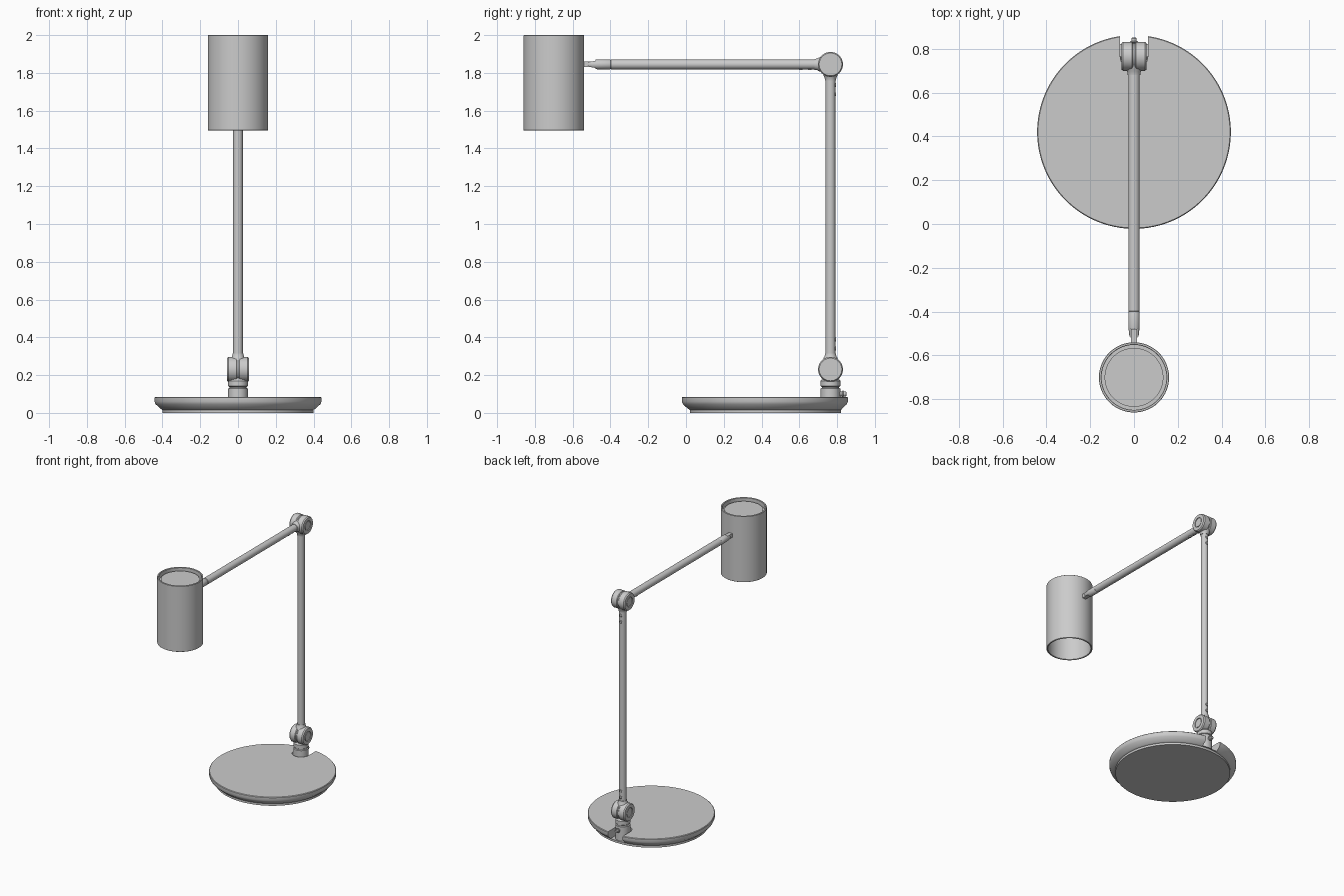
import bpy
import bmesh
import math
from mathutils import Vector

cube = bpy.data.objects.get("Cube")
if cube:
    bpy.data.objects.remove(cube, do_unlink=True)

GREY = (0.6, 0.6, 0.6, 1)
metal = bpy.data.materials.new("grey_metal")
metal.use_nodes = True
metal.diffuse_color = GREY
metal.node_tree.nodes["Principled BSDF"].inputs["Base Color"].default_value = GREY

POST_Y = 0.765
LOW_Z, HIGH_Z = 0.23, 1.845
UP, SIDE, FRONT, BACK = (0, 0, 1), (1, 0, 0), (0, -1, 0), (0, 1, 0)


def finish(name, bm, place, axis=UP):
    mesh = bpy.data.meshes.new(name)
    bmesh.ops.recalc_face_normals(bm, faces=bm.faces)
    bm.to_mesh(mesh)
    bm.free()
    mesh.materials.append(metal)
    obj = bpy.data.objects.new(name, mesh)
    bpy.context.collection.objects.link(obj)
    obj.location = place
    obj.rotation_mode = 'QUATERNION'
    obj.rotation_quaternion = Vector(axis).to_track_quat('Z', 'Y')
    return obj


def smooth(obj):
    bpy.ops.object.select_all(action='DESELECT')
    obj.select_set(True)
    bpy.context.view_layer.objects.active = obj
    bpy.ops.object.shade_smooth_by_angle(angle=math.radians(32))


def lathe(name, profile, place=(0, 0, 0), axis=UP, steps=48):
    """Spin a (radius, height) profile about an axis."""
    bm = bmesh.new()
    verts = [bm.verts.new((r, 0, h)) for r, h in profile]
    edges = [bm.edges.new(pair) for pair in zip(verts, verts[1:])]
    bmesh.ops.spin(bm, geom=verts + edges, cent=(0, 0, 0), axis=(0, 0, 1),
                   angle=math.tau, steps=steps)
    bmesh.ops.remove_doubles(bm, verts=bm.verts, dist=0.00005)
    obj = finish(name, bm, place, axis)
    smooth(obj)
    return obj


def rod(name, radius, length, place, axis=UP, bevel=0.003, steps=32):
    return lathe(name, [(0, 0), (radius - bevel, 0), (radius, bevel),
                        (radius, length - bevel), (radius - bevel, length),
                        (0, length)], place, axis, steps)


def box(name, size, place):
    bm = bmesh.new()
    bmesh.ops.create_cube(bm, size=1)
    bmesh.ops.scale(bm, vec=size, verts=bm.verts)
    return finish(name, bm, place)


def cut(target, cutter):
    mod = target.modifiers.new("cut", 'BOOLEAN')
    mod.operation = 'DIFFERENCE'
    mod.solver = 'EXACT'
    mod.object = cutter
    bpy.ops.object.select_all(action='DESELECT')
    target.select_set(True)
    bpy.context.view_layer.objects.active = target
    bpy.ops.object.modifier_apply(modifier=mod.name)
    bpy.data.objects.remove(cutter, do_unlink=True)
    smooth(target)


# Round base with an undercut rim and a cable notch at the back
base = lathe("base", [(0, 0.016), (0.4, 0.016), (0.41, 0.022), (0.436, 0.046),
                      (0.442, 0.06), (0.442, 0.081), (0.438, 0.085),
                      (0, 0.085)], (0, 0.42, 0), steps=128)
cut(base, box("notch_cutter", (0.126, 0.2, 0.1), (0, POST_Y + 0.1, 0.07)))
cut(base, rod("notch_end_cutter", 0.063, 0.1, (0, POST_Y, 0.02)))
lathe("base_foot", [(0, 0), (0.4, 0), (0.4, 0.018), (0, 0.018)],
      (0, 0.42, 0), steps=128)

# Post rising out of the notch, with a groove and a swivel collar
lathe("post", [(0, 0.016), (0.052, 0.016), (0.052, 0.128), (0.046, 0.132),
               (0.046, 0.138), (0.052, 0.142), (0.052, 0.17), (0.046, 0.178),
               (0.034, 0.185), (0.034, 0.2), (0, 0.2)], (0, POST_Y, 0))
rod("cable_socket", 0.012, 0.045, (0, POST_Y + 0.04, 0.1), BACK)
rod("cable_plug", 0.018, 0.008, (0, POST_Y + 0.062, 0.1), BACK)

# Two hinge joints: paired discs with a ringed cap on each side
for label, z in (("lower", LOW_Z), ("upper", HIGH_Z)):
    centre = (0, POST_Y, z)
    rod(label + "_hinge_core", 0.059, 0.02, (-0.01, POST_Y, z), SIDE)
    for side, sign in (("left", 1), ("right", -1)):
        lathe(f"{label}_hinge_{side}",
              [(0, 0.004), (0.061, 0.004), (0.066, 0.009), (0.066, 0.05),
               (0.06, 0.058), (0.036, 0.058), (0.036, 0.052), (0.031, 0.052),
               (0.031, 0.057), (0, 0.057)], centre, (sign, 0, 0))

# Tubular arms with flared collars at the hinges
collar = [(0, 0.04), (0.042, 0.04), (0.036, 0.062), (0.031, 0.07),
          (0.029, 0.084), (0, 0.084)]
ARM_END = -0.4
rod("upright_arm", 0.026, HIGH_Z - LOW_Z - 0.08, (0, POST_Y, LOW_Z + 0.04))
rod("reaching_arm", 0.026, POST_Y - 0.04 - ARM_END,
    (0, POST_Y - 0.04, HIGH_Z), FRONT)
for name, z, axis in (("lower_collar", LOW_Z, UP),
                      ("upper_collar", HIGH_Z, (0, 0, -1)),
                      ("reaching_collar", HIGH_Z, FRONT)):
    lathe(name, collar, (0, POST_Y, z), axis, 32)

# Small screws in pairs near the hinges
for i, gap in enumerate((0.11, 0.158)):
    for name, z in (("lower", LOW_Z + gap), ("upper", HIGH_Z - gap)):
        rod(f"{name}_screw_{i}", 0.011, 0.012, (0, POST_Y + 0.018, z), BACK, steps=16)
    rod(f"reaching_screw_{i}", 0.011, 0.012,
        (0, POST_Y - gap, HIGH_Z - 0.018), (0, 0, -1), steps=16)

# Slotted arm tip and the tongue that carries the shade
tip = lathe("arm_tip", [(0, 0), (0.024, 0), (0.026, 0.004), (0.026, 0.07),
                        (0.021, 0.112), (0.017, 0.118), (0, 0.118)],
            (0, ARM_END, HIGH_Z), FRONT, 32)
cut(tip, box("slot_cutter", (0.033, 0.08, 0.1), (0, -0.518, HIGH_Z)))
box("shade_tongue", (0.029, 0.07, 0.03), (0, -0.515, HIGH_Z))

# Cylindrical shade, open below, with a recessed top cap
lathe("shade", [(0, 1.98), (0.134, 1.98), (0.134, 1.965), (0.148, 1.965),
                (0.148, 1.998), (0.15, 2), (0.158, 2), (0.16, 1.998),
                (0.16, 1.497), (0.158, 1.495), (0.151, 1.495),
                (0.149, 1.497), (0.149, 1.94), (0, 1.94)],
      (0, -0.7, 0), steps=96)
